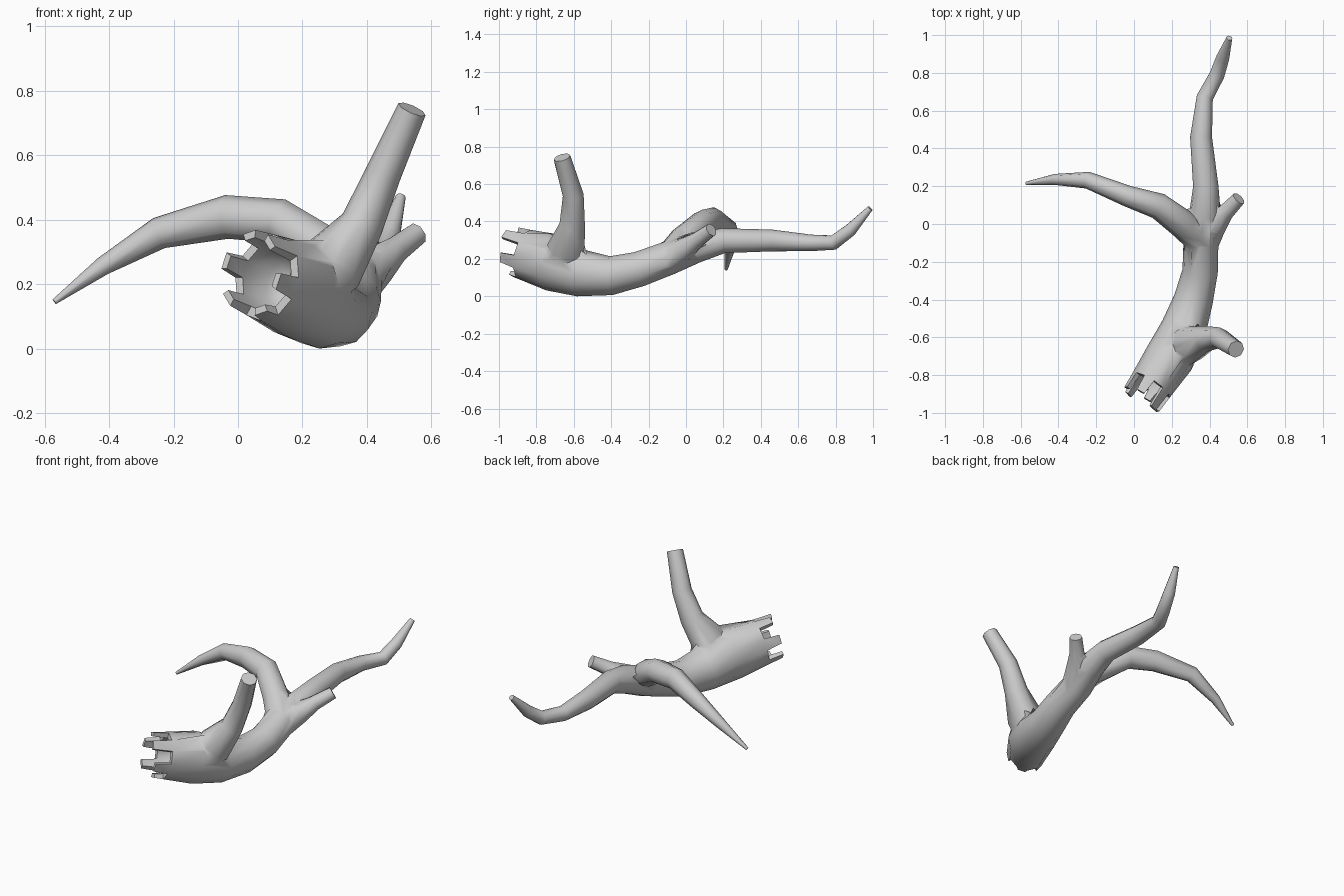
import bpy, bmesh, math
from mathutils import Vector

if "Cube" in bpy.data.objects:
    bpy.data.objects.remove(bpy.data.objects["Cube"])


def ring_points(path, ref, sides):
    """Rings of points around a path of (x, y, z, radius[, vertical radius])."""
    pts = [Vector(p[:3]) for p in path]
    rings = []
    for i, c in enumerate(pts):
        d = Vector((0, 0, 0))
        if i > 0:
            d += (c - pts[i - 1]).normalized()
        if i < len(pts) - 1:
            d += (pts[i + 1] - c).normalized()
        d.normalize()
        side = d.cross(ref).normalized()
        up = side.cross(d)
        r, rv = path[i][3], path[i][-1]
        rings.append([c + r * math.cos(a) * side + rv * math.sin(a) * up
                      for a in (2 * math.pi * k / sides for k in range(sides))])
    return rings


def skin(bm, rings):
    """Join rings with quads; returns rings of bmesh vertices."""
    vr = [[bm.verts.new(p) for p in r] for r in rings]
    n = len(vr[0])
    for a, b in zip(vr, vr[1:]):
        for k in range(n):
            bm.faces.new((a[k], a[(k + 1) % n], b[(k + 1) % n], b[k]))
    return vr


def finish(bm, name):
    bmesh.ops.recalc_face_normals(bm, faces=bm.faces[:])
    me = bpy.data.meshes.new(name)
    bm.to_mesh(me)
    bm.free()
    ob = bpy.data.objects.new(name, me)
    bpy.context.collection.objects.link(ob)
    return ob


def branch(name, path, ref, sides=8):
    bm = bmesh.new()
    vr = skin(bm, ring_points(path, Vector(ref), sides))
    bm.faces.new(vr[0])
    bm.faces.new(vr[-1])
    return finish(bm, name)


# Trunk: hollow broken end, running back into the long thin limb
trunk_path = [
    (0.09, -0.855, 0.225, 0.118, 0.138), (0.187, -0.71, 0.185, 0.132, 0.155),
    (0.262, -0.56, 0.128, 0.122, 0.126), (0.315, -0.40, 0.115, 0.104),
    (0.35, -0.25, 0.15, 0.094), (0.352, -0.09, 0.21, 0.09),
    (0.375, 0.05, 0.265, 0.083), (0.38, 0.20, 0.302, 0.067),
    (0.355, 0.46, 0.303, 0.058), (0.375, 0.67, 0.29, 0.044),
    (0.44, 0.79, 0.292, 0.040), (0.47, 0.88, 0.36, 0.035),
    (0.505, 0.985, 0.475, 0.016)]
N = 12
bm = bmesh.new()
outer = ring_points(trunk_path, Vector((0, 0, 1)), N)
centre = Vector(trunk_path[0][:3])
out = (centre - Vector(trunk_path[1][:3])).normalized()
# bowl of the hollow: shrunken copies of the rim, pushed inwards
inner = [[centre + (p - centre) * s - out * depth for p in outer[0]]
         for s, depth in ((0.25, 0.15), (0.62, 0.11), (0.77, 0.0))]
vr = skin(bm, inner + outer)
bm.faces.new(vr[0])
bm.faces.new(vr[-1])

# Splintered teeth: every other wall segment of the rim pulled outwards
m = len(inner)
for k, length in {1: 0.115, 3: 0.085, 5: 0.09, 7: 0.09, 9: 0.05, 11: 0.09}.items():
    quad = {vr[m - 1][k], vr[m - 1][(k + 1) % N], vr[m][k], vr[m][(k + 1) % N]}
    face = next(f for f in vr[m][k].link_faces if set(f.verts) == quad)
    ext = bmesh.ops.extrude_discrete_faces(bm, faces=[face])["faces"][0]
    mid = ext.calc_center_median()
    for v in ext.verts:
        v.co = mid + (v.co - mid) * 0.75 + out * length
trunk = finish(bm, "trunk")

# Side branches, each flared where it leaves the trunk
limbs = [
    branch("upright_branch", [
        (0.215, -0.665, 0.17, 0.115), (0.29, -0.64, 0.262, 0.105),
        (0.385, -0.608, 0.39, 0.068), (0.45, -0.603, 0.545, 0.056),
        (0.54, -0.663, 0.747, 0.046)], (0, 1, 0)),
    branch("left_branch", [
        (0.365, -0.11, 0.205, 0.07), (0.27, -0.01, 0.31, 0.078),
        (0.13, 0.095, 0.40, 0.07), (-0.035, 0.148, 0.413, 0.056, 0.068),
        (-0.245, 0.232, 0.363, 0.045, 0.05), (-0.42, 0.236, 0.26, 0.029),
        (-0.57, 0.215, 0.15, 0.009)], (0, 0, 1)),
    branch("right_stub", [
        (0.37, -0.09, 0.20, 0.072), (0.425, -0.01, 0.258, 0.065),
        (0.485, 0.062, 0.308, 0.044), (0.555, 0.135, 0.36, 0.037)], (0, 0, 1)),
]

# Weld everything into one piece of wood
known = {tuple(round(c, 4) for c in v.co) for o in [trunk] + limbs for v in o.data.vertices}
for limb in limbs:
    mod = trunk.modifiers.new("join_" + limb.name, 'BOOLEAN')
    mod.operation = 'UNION'
    mod.solver = 'EXACT'
    mod.object = limb
bpy.context.view_layer.update()
dg = bpy.context.evaluated_depsgraph_get()
mesh = bpy.data.meshes.new_from_object(trunk.evaluated_get(dg))
trunk.modifiers.clear()
trunk.data = mesh
for limb in limbs:
    bpy.data.objects.remove(limb)
trunk.name = "dead_branch"

# Soften the seams so the branches grow out of the trunk
bm = bmesh.new()
bm.from_mesh(mesh)
seam = [v for v in bm.verts if tuple(round(c, 4) for c in v.co) not in known]
for _ in range(2):
    bmesh.ops.smooth_vert(bm, verts=seam, factor=0.4,
                          use_axis_x=True, use_axis_y=True, use_axis_z=True)
bmesh.ops.remove_doubles(bm, verts=seam, dist=0.012)
low = min(v.co.z for v in bm.verts)
bmesh.ops.translate(bm, verts=bm.verts[:], vec=(0, 0, -low))
bm.to_mesh(mesh)
bm.free()

bpy.ops.object.select_all(action='DESELECT')
trunk.select_set(True)
bpy.context.view_layer.objects.active = trunk
bpy.ops.object.shade_smooth_by_angle(angle=math.radians(58))
